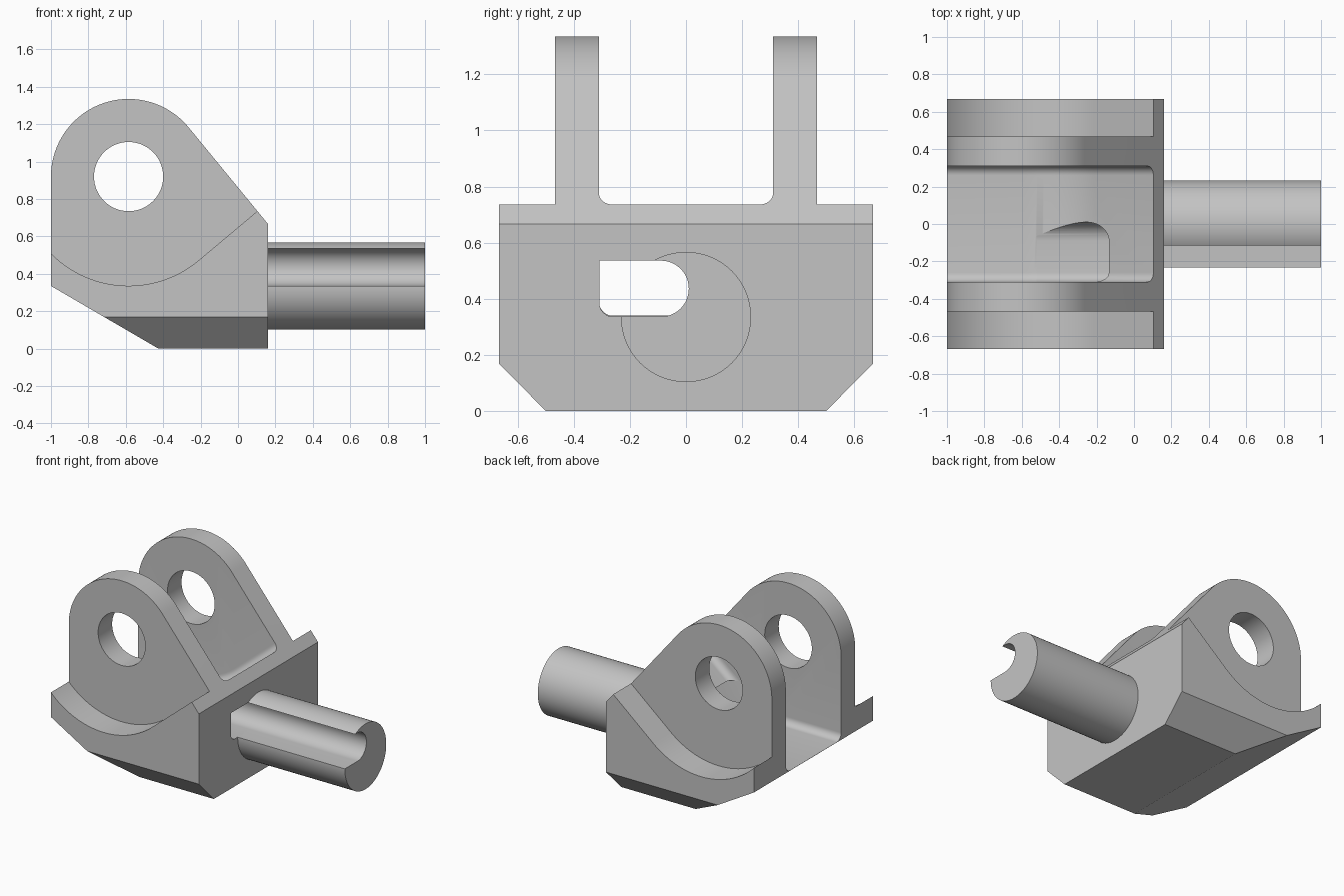
import bpy, bmesh
from math import sin, cos, radians, pi

if "Cube" in bpy.data.objects:
    bpy.data.objects.remove(bpy.data.objects["Cube"])

CX, CZ = -0.585, 0.92      # pin hole centre
R_EAR, R_FLOOR, R_PIN = 0.415, 0.584, 0.185
WIDTH, EAR_OUT, EAR_IN = 0.667, 0.467, 0.31

grey = bpy.data.materials.new("plain grey")
grey.diffuse_color = (0.55, 0.55, 0.55, 1)
grey.use_nodes = True
grey.node_tree.nodes["Principled BSDF"].inputs["Base Color"].default_value = grey.diffuse_color


def arc(cx, cy, r, a0, a1, n):
    return [(cx + r * cos(radians(a0 + (a1 - a0) * i / n)),
             cy + r * sin(radians(a0 + (a1 - a0) * i / n))) for i in range(n + 1)]


def loft(name, rings):
    """Closed solid through rings of equal point count."""
    bm = bmesh.new()
    vs = [[bm.verts.new(p) for p in ring] for ring in rings]
    n = len(vs[0])
    bm.faces.new(vs[0])
    bm.faces.new(vs[-1])
    for a, b in zip(vs, vs[1:]):
        for i in range(n):
            j = (i + 1) % n
            bm.faces.new((a[i], a[j], b[j], b[i]))
    bmesh.ops.recalc_face_normals(bm, faces=bm.faces)
    me = bpy.data.meshes.new(name)
    bm.to_mesh(me)
    bm.free()
    me.materials.append(grey)
    ob = bpy.data.objects.new(name, me)
    bpy.context.collection.objects.link(ob)
    return ob


def along_y(name, pts, y0, y1):
    return loft(name, [[(x, y, z) for x, z in pts] for y in (y0, y1)])


def along_x(name, pts, x0, x1):
    return loft(name, [[(x, y, z) for y, z in pts] for x in (x0, x1)])


def cut(target, cutters):
    bpy.context.view_layer.objects.active = target
    for c in cutters:
        c.hide_render = True
        m = target.modifiers.new("cut", 'BOOLEAN')
        m.operation, m.solver, m.object = 'DIFFERENCE', 'EXACT', c
        bpy.ops.object.modifier_apply(modifier=m.name)


def smooth(ob):
    bpy.ops.object.select_all(action='DESELECT')
    ob.select_set(True)
    bpy.context.view_layer.objects.active = ob
    bpy.ops.object.shade_smooth_by_angle(angle=radians(25))


def floor_profile(r, flat):
    """Space above the curved floor: arc, then a tangent ramp up to the nose."""
    a = -50
    if flat:
        pts = [(-1.3, CZ - r)] + arc(CX, CZ, r, -90, a, 24)
    else:
        pts = arc(CX, CZ, r, -170, a, 48)
    x, z = pts[-1]
    pts.append((x - sin(radians(a)), z + cos(radians(a))))
    return pts + [(0.7, 1.7), (-1.3, 1.7)]


# Clevis body: full side silhouette across the whole width
body = along_y("clevis_body",
               [(-1, 0.335), (-0.425, 0), (0.16, 0), (0.16, 0.667)]
               + arc(CX, CZ, R_EAR, 39.4, 180, 56), -WIDTH, WIDTH)

# Outer shelves beside the ears, and bottom corner bevels
cutters = []
for s in (-1, 1):
    cutters.append(along_y("shelf_cutter", floor_profile(R_FLOOR, False), s * EAR_OUT, s * 0.9))
    cutters.append(along_x("bevel_cutter",
                           [(s * 0.4, -0.1), (s * 0.767, 0.27), (s * 0.9, -0.1)], -1.3, 0.5))

# Pocket between the ears, with rounded bottom corners
F = 0.05
half = [(EAR_IN - F + F * cos(t), F - F * sin(t)) for t in [pi / 2 * i / 8 for i in range(9)]]
sections = [(-y, d) for y, d in half] + half[::-1]
cutters.append(loft("pocket_cutter",
                    [[(x, y, z) for x, z in floor_profile(R_FLOOR - d, True)] for y, d in sections]))

# Pin hole
cutters.append(along_y("pin_cutter", arc(CX, CZ, R_PIN, 0, 354.375, 63), -0.9, 0.9))

# Round-ended slot through the body and along the shaft
slot = along_x("slot_cutter",
               arc(-0.09, 0.436, 0.1, -90, 90, 24) + [(-0.309, 0.536)]
               + arc(-0.259, 0.386, 0.05, 180, 270, 8), -0.52, 1.2)
cut(body, cutters + [slot])

# Shaft
shaft = along_x("shaft", arc(0, 0.335, 0.232, 0, 354.375, 63), 0.155, 1.0)
cut(shaft, [slot])

for c in cutters + [slot]:
    bpy.data.objects.remove(c)
for ob in (body, shaft):
    smooth(ob)
